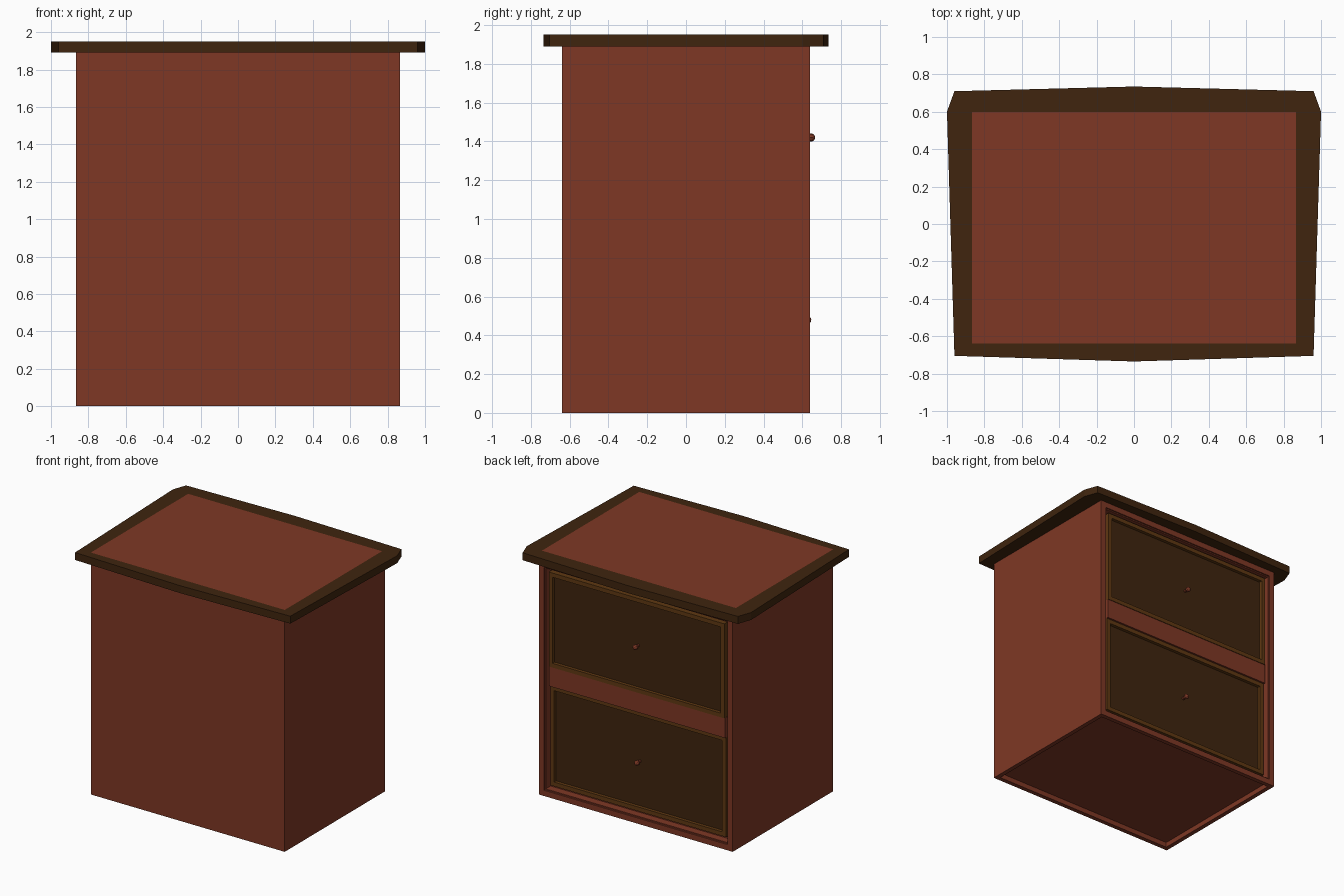
import bpy
import bmesh
from math import pi
from mathutils import Matrix, Vector

cube = bpy.data.objects.get("Cube")
if cube:
    bpy.data.objects.remove(cube, do_unlink=True)


def material(name, color):
    m = bpy.data.materials.new(name)
    m.use_nodes = True
    m.diffuse_color = (*color, 1)
    bsdf = next(n for n in m.node_tree.nodes if n.type == 'BSDF_PRINCIPLED')
    bsdf.inputs["Base Color"].default_value = (*color, 1)
    return m


RED = material("red_wood", (0.21, 0.039, 0.018))
DARK = material("dark_wood", (0.05, 0.018, 0.0045))
GOLD = material("golden_brown_wood", (0.115, 0.04, 0.006))


def finish(bm, name, *mats):
    bmesh.ops.recalc_face_normals(bm, faces=bm.faces[:])
    mesh = bpy.data.meshes.new(name)
    bm.to_mesh(mesh)
    bm.free()
    for m in mats:
        mesh.materials.append(m)
    ob = bpy.data.objects.new(name, mesh)
    bpy.context.collection.objects.link(ob)
    return ob


def box(lo, hi):
    lo, hi = Vector(lo), Vector(hi)
    bm = bmesh.new()
    bmesh.ops.create_cube(bm, size=1, matrix=Matrix.Translation((lo + hi) / 2)
                          @ Matrix.Diagonal((*(hi - lo), 1)))
    bm.normal_update()
    return bm


def facing(bm, direction):
    return max(bm.faces, key=lambda f: f.normal.dot(Vector(direction)))


def recess(bm, face, border, depth):
    """Inset a border, then sink the middle of the face."""
    bmesh.ops.inset_individual(bm, faces=[face], thickness=border, depth=0)
    bmesh.ops.inset_individual(bm, faces=[face], thickness=0.001, depth=-depth)


HALF_X, HALF_Y = 0.865, 0.64
BODY_TOP, TOP = 1.89, 1.95

# Carcass: stepped drawer opening and a hollow underside
bm = box((-HALF_X, -HALF_Y, 0), (HALF_X, HALF_Y, BODY_TOP))
opening, underside = facing(bm, (0, 1, 0)), facing(bm, (0, 0, -1))
recess(bm, opening, 0.065, 0.01)
recess(bm, opening, 0.013, 0.06)
recess(bm, underside, 0.05, 0.04)
finish(bm, "carcass", RED)

# Rail between the drawers
finish(box((-0.785, 0.5, 0.89), (0.785, 0.625, 1.05)), "middle_rail", RED)


# Drawers: golden frame around a sunken dark panel, with a small knob
def drawer(name, z0, z1, knob_z, front):
    bm = box((-0.783, 0.5, z0), (0.783, front, z1))
    panel = facing(bm, (0, 1, 0))
    recess(bm, panel, 0.048, 0.025)
    panel.material_index = 1
    finish(bm, name + "_drawer", GOLD, DARK)

    y = front - 0.025
    turn = Matrix.Rotation(pi / 2, 4, 'X')
    bm = bmesh.new()
    bmesh.ops.create_cone(bm, cap_ends=True, segments=8, radius1=0.011, radius2=0.011,
                          depth=0.05, matrix=Matrix.Translation((0, y + 0.02, knob_z)) @ turn)
    bmesh.ops.create_uvsphere(bm, u_segments=8, v_segments=6, radius=0.021,
                              matrix=Matrix.Translation((0, y + 0.04, knob_z)) @ turn)
    finish(bm, name + "_knob", RED)


drawer("upper", 1.05, 1.812, 1.42, 0.63)
drawer("lower", 0.085, 0.89, 0.48, 0.61)

# Table top: bowed slab with a flush red panel cut into its upper face
half = [(0, -0.735), (0.96, -0.705), (1, 0.6), (0.96, 0.71), (0, 0.735)]
outline = half + [(-x, y) for x, y in half[-2:0:-1]]
bm = bmesh.new()
base = bm.faces.new([bm.verts.new((x, y, BODY_TOP)) for x, y in outline])
side = bmesh.ops.extrude_face_region(bm, geom=[base], use_keep_orig=True)["geom"]
bmesh.ops.translate(bm, vec=(0, 0, TOP - BODY_TOP),
                    verts=[v for v in side if isinstance(v, bmesh.types.BMVert)])
for co, no in (((HALF_X, 0, 0), (1, 0, 0)), ((-HALF_X, 0, 0), (1, 0, 0)),
               ((0, 0.6, 0), (0, 1, 0)), ((0, -HALF_Y, 0), (0, 1, 0))):
    bmesh.ops.bisect_plane(bm, geom=bm.verts[:] + bm.edges[:] + bm.faces[:],
                           plane_co=co, plane_no=no)
for f in bm.faces:
    c = f.calc_center_median()
    if c.z > TOP - 0.001 and abs(c.x) < HALF_X and -HALF_Y < c.y < 0.6:
        f.material_index = 1
finish(bm, "table_top", DARK, RED)
